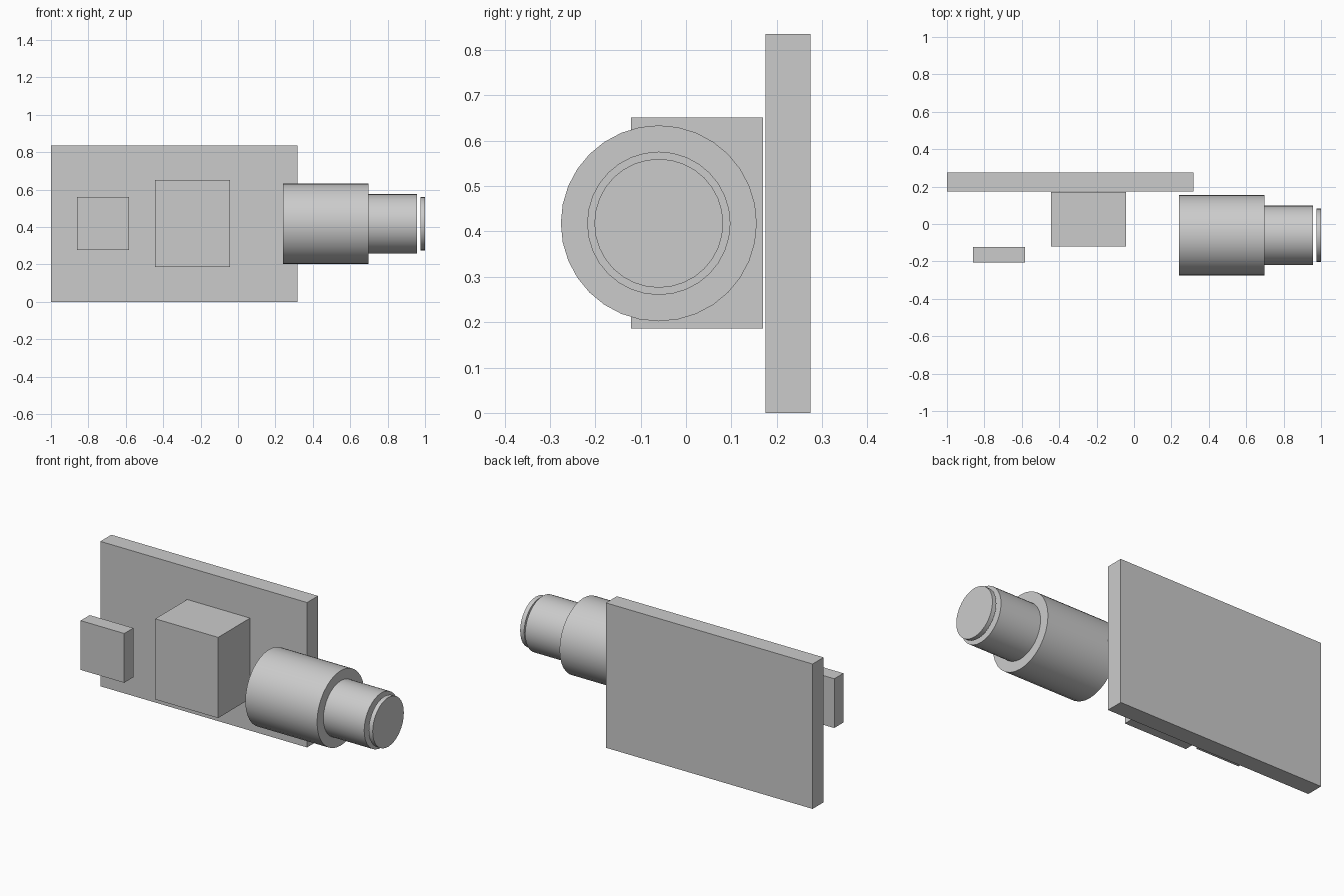
import bpy, math

if "Cube" in bpy.data.objects:
    bpy.data.objects.remove(bpy.data.objects["Cube"])

AXIS_Y, AXIS_Z = -0.06, 0.418


def box(name, lo, hi):
    centre = [(a + b) / 2 for a, b in zip(lo, hi)]
    bpy.ops.mesh.primitive_cube_add(size=1, location=centre)
    ob = bpy.context.object
    ob.name = name
    ob.scale = [b - a for a, b in zip(lo, hi)]
    bpy.ops.object.transform_apply(location=False, rotation=False, scale=True)
    return ob


def barrel(name, x0, x1, radius):
    bpy.ops.mesh.primitive_cylinder_add(
        vertices=32, radius=radius, depth=x1 - x0,
        location=((x0 + x1) / 2, AXIS_Y, AXIS_Z),
        rotation=(0, math.pi / 2, 0))
    ob = bpy.context.object
    ob.name = name
    bpy.ops.object.shade_smooth_by_angle(angle=math.radians(35))
    return ob


# Upright plate at the back
box("back_plate", (-1.0, 0.175, 0.0), (0.318, 0.275, 0.835))

# Block in front of the plate, and the small free-standing panel
box("centre_block", (-0.443, -0.121, 0.186), (-0.042, 0.17, 0.651))
box("small_panel", (-0.86, -0.205, 0.277), (-0.582, -0.122, 0.561))

# Stepped barrel along x, with a thin end disc
barrel("large_barrel", 0.24, 0.697, 0.216)
barrel("small_barrel", 0.697, 0.957, 0.158)
barrel("end_disc", 0.975, 1.0, 0.142)
